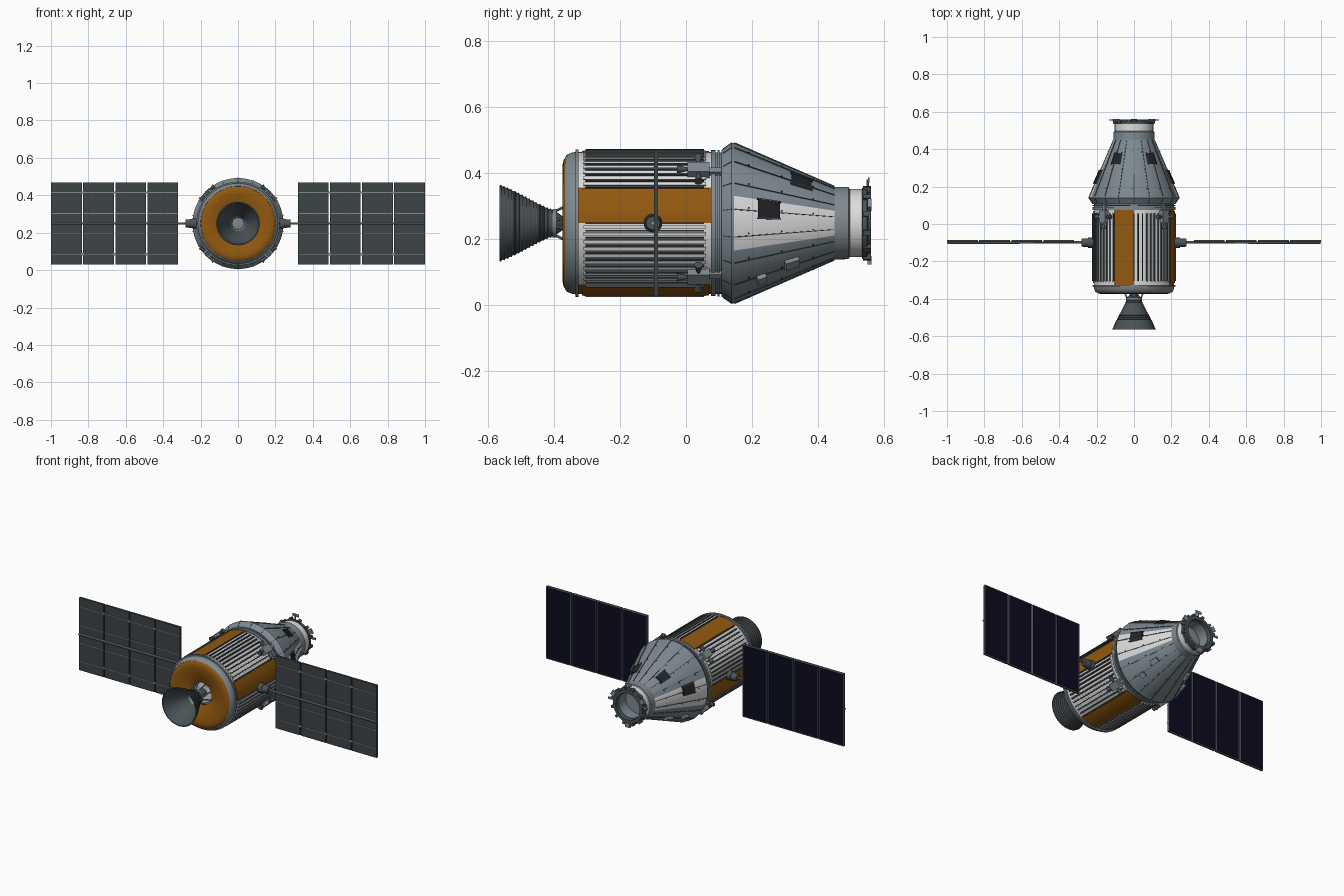
import bpy, bmesh, math
from mathutils import Vector, Matrix

if "Cube" in bpy.data.objects:
    bpy.data.objects.remove(bpy.data.objects["Cube"])

C = 0.249  # height of the hull axis, which runs along y


def mat(name, r, g, b):
    m = bpy.data.materials.new(name)
    m.diffuse_color = (r, g, b, 1)
    m.use_nodes = True
    m.node_tree.nodes["Principled BSDF"].inputs["Base Color"].default_value = m.diffuse_color
    return m


GREY = mat("blue_grey", 0.21, 0.255, 0.285)
WHITE = mat("white", 0.72, 0.72, 0.72)
ORANGE = mat("orange_foil", 0.29, 0.10, 0.005)
DARK = mat("dark_grey", 0.07, 0.085, 0.095)
BACK = mat("panel_back", 0.047, 0.057, 0.064)
NAVY = mat("solar_navy", 0.004, 0.003, 0.014)
BLACK = mat("window_black", 0.015, 0.017, 0.02)


def pol(r, deg, y):
    a = math.radians(deg)
    return Vector((r * math.cos(a), y, C + r * math.sin(a)))


def frame(deg):
    """Rotation whose local x is radial, y is the hull axis, z is tangential."""
    a = math.radians(deg)
    return Matrix(((math.cos(a), 0, -math.sin(a)), (0, 1, 0), (math.sin(a), 0, math.cos(a))))


class Part:
    def __init__(self, name, *mats):
        self.name, self.mats, self.bm = name, mats, bmesh.new()

    def box(self, c, size, rot=None):
        m = Matrix.Translation(c) @ (rot or Matrix.Identity(3)).to_4x4() @ Matrix.Diagonal((*size, 1))
        bmesh.ops.create_cube(self.bm, size=1, matrix=m)

    def rod(self, p, q, r1, r2=None, n=12):
        p, q = Vector(p), Vector(q)
        d = q - p
        m = Matrix.Translation((p + q) / 2) @ d.to_track_quat('Z', 'Y').to_matrix().to_4x4()
        bmesh.ops.create_cone(self.bm, cap_ends=True, segments=n, radius1=r1,
                              radius2=r1 if r2 is None else r2, depth=d.length, matrix=m)

    def lathe(self, prof, n=72, rule=None):
        """Revolve (y, r) points; rule(i, degrees) gives the colour slot."""
        rings = []
        for y, r in prof:
            if r < 1e-6:
                rings.append([self.bm.verts.new((0, y, C))] * n)
            else:
                rings.append([self.bm.verts.new(pol(r, 360 * k / n, y)) for k in range(n)])
        for i, (a, b) in enumerate(zip(rings, rings[1:])):
            for k in range(n):
                j = (k + 1) % n
                f = self.bm.faces.new(list(dict.fromkeys((a[k], a[j], b[j], b[k]))))
                if rule:
                    f.material_index = rule(i, 360 * (k + 0.5) / n)

    def patch(self, y0, y1, t0, t1, rad, lo, hi, n=1):
        """Curved plate lying on the surface rad(y)."""
        for k in range(n):
            ta, tb = t0 + (t1 - t0) * k / n, t0 + (t1 - t0) * (k + 1) / n
            v = [self.bm.verts.new(pol(rad(y) + h, t, y))
                 for h in (lo, hi) for y, t in ((y0, ta), (y1, ta), (y1, tb), (y0, tb))]
            for q in ((0, 1, 2, 3), (4, 5, 6, 7), (0, 1, 5, 4), (1, 2, 6, 5), (2, 3, 7, 6), (3, 0, 4, 7)):
                self.bm.faces.new([v[i] for i in q])

    def done(self):
        bmesh.ops.recalc_face_normals(self.bm, faces=self.bm.faces)
        me = bpy.data.meshes.new(self.name)
        self.bm.to_mesh(me)
        self.bm.free()
        for m in self.mats:
            me.materials.append(m)
        ob = bpy.data.objects.new(self.name, me)
        bpy.context.collection.objects.link(ob)
        bpy.context.view_layer.objects.active = ob
        ob.select_set(True)
        bpy.ops.object.shade_smooth_by_angle(angle=math.radians(32))
        ob.select_set(False)


def body_r(y):
    return 0.215


def cone_r(y):
    return 0.243 - 0.135 * (y - 0.145) / 0.31


# service module: white barrel with four foil quarters
p = Part("service_barrel", WHITE, ORANGE)
p.lathe([(-0.33, 0), (-0.33, 0.215), (0.085, 0.215), (0.085, 0)],
        rule=lambda i, t: int(i == 1 and t % 90 < 30))
p.done()

p = Part("radiator_ribs", DARK)
w = Part("radiator_tubes", WHITE)
f = Part("foil_blankets", ORANGE)
for q in range(4):
    for k in range(11):
        t = q * 90 + 30 + 6 * k
        p.patch(-0.305, 0.055, t - 0.65, t + 0.65, body_r, -0.002, 0.009)
        if k < 10:
            w.patch(-0.31, 0.06, t + 1.7, t + 4.3, body_r, -0.002, 0.005)
    f.patch(-0.315, 0.07, q * 90 + 1.5, q * 90 + 28.5, body_r, -0.002, 0.004, 6)
for x in (p, w, f):
    x.done()

# rear shroud, band hoops and dished foil bulkhead
p = Part("rear_shroud", GREY)
p.lathe([(-0.325, 0.2), (-0.325, 0.217), (-0.345, 0.214), (-0.360, 0.208), (-0.366, 0.2), (-0.35, 0.19)])
p.lathe([(-0.335, 0.21), (-0.335, 0.223), (-0.325, 0.223), (-0.325, 0.21)])
p.lathe([(0.075, 0.21), (0.075, 0.221), (0.09, 0.221), (0.09, 0.214), (0.115, 0.214), (0.115, 0.2)])
p.lathe([(0.095, 0.21), (0.095, 0.222), (0.101, 0.222), (0.101, 0.21)])
p.done()
p = Part("rear_bulkhead", ORANGE, GREY)
p.lathe([(-0.345, 0.2), (-0.362, 0.203), (-0.371, 0.192), (-0.374, 0.175), (-0.372, 0.15), (-0.364, 0.115),
         (-0.352, 0.08), (-0.345, 0.065), (-0.33, 0.06), (-0.33, 0)], rule=lambda i, t: int(i > 6))
p.done()

# main engine bell with hoops, throat plate and gimbal struts
bell = [(-0.395, 0.036), (-0.42, 0.045), (-0.45, 0.059), (-0.48, 0.075), (-0.51, 0.091), (-0.54, 0.105), (-0.565, 0.115)]
p = Part("engine_bell", DARK, GREY)
p.lathe([(-0.33, 0.022), (-0.375, 0.022), *bell, (-0.565, 0.111)]
        + [(y, r - 0.005) for y, r in reversed(bell)] + [(-0.40, 0)], 48,
        rule=lambda i, t: int(i > 14))
p.done()
p = Part("bell_hoops", DARK)
for k in range(15):
    y = -0.41 - k * 0.0108
    j = next(i for i in range(6) if bell[i + 1][0] <= y)
    (ya, ra), (yb, rb) = bell[j], bell[j + 1]
    r = ra + (rb - ra) * (y - ya) / (yb - ya)
    p.lathe([(y + 0.003, r - 0.004), (y + 0.002, r + 0.002), (y - 0.002, r + 0.003), (y - 0.003, r - 0.002)], 48)
p.done()
p = Part("engine_struts", GREY)
for k in range(8):
    t = 45 * k + 22.5
    p.rod(pol(0.066, t, -0.345), pol(0.034, t + (12 if k % 2 else -12), -0.402), 0.004, n=8)
p.lathe([(-0.392, 0.03), (-0.392, 0.043), (-0.404, 0.043), (-0.404, 0.034)], 32)
p.done()

# crew capsule: flared skirt, cone with white side panels, hollow neck
p = Part("crew_cone", GREY, WHITE)
p.lathe([(0.108, 0), (0.108, 0.222), (0.138, 0.243), (0.145, 0.243), (0.455, 0.108), (0.455, 0)],
        rule=lambda i, t: int(i == 3 and min(t % 180, 180 - t % 180) < 20))
p.done()
p = Part("cone_seams", DARK)
r = Part("cone_rivets", BLACK)
for k in range(18):
    t = 10 + 20 * k
    p.patch(0.147, 0.45, t - 0.4, t + 0.4, cone_r, -0.003, 0.003)
    p.patch(0.112, 0.14, t - 0.4, t + 0.4, lambda y: 0.2245 + (y - 0.112) * 0.7, -0.003, 0.002)
    for y in (0.19, 0.29, 0.385):
        r.rod(pol(cone_r(y) - 0.002, t + 2, y), pol(cone_r(y) + 0.003, t + 2, y), 0.0025, n=6)
p.done()
r.done()
p = Part("docking_neck", GREY, WHITE)
p.lathe([(0.45, 0.1), (0.45, 0.110), (0.492, 0.109), (0.496, 0.103), (0.538, 0.103), (0.538, 0.075),
         (0.47, 0.075), (0.47, 0)], 64, rule=lambda i, t: int(i == 3))
p.done()

# windows and hatches on the cone
p = Part("cone_windows", BLACK)
g = Part("window_frames", DARK)
for side in (0, 1):
    for y0, y1, t, h in ((0.218, 0.285, 12, 8), (0.32, 0.38, 54, 9)):
        a = 180 - t if side else t
        p.patch(y0, y1, a - h, a + h, cone_r, -0.002, 0.006, 4)
        for e in (-h, h):
            g.patch(y0 - 0.003, y1 + 0.003, a + e - 0.6, a + e + 0.6, cone_r, -0.002, 0.008)
p.done()
g.done()
p = Part("cone_sensor_boxes", GREY)
slope = Matrix.Rotation(math.atan(0.135 / 0.31), 3, 'Z')
for t in (-48, 228):
    for y, s, dt in ((0.32, 0.045, 3), (0.228, 0.028, -5)):
        p.box(pol(cone_r(y) + 0.004, t + dt, y), (0.022, s, 0.03), frame(t + dt) @ slope)
p.done()

# docking ring with latches, guide petals and target
p = Part("docking_ring", DARK)
p.lathe([(0.53, 0.078), (0.534, 0.108), (0.548, 0.108), (0.551, 0.1), (0.56, 0.098), (0.56, 0.08), (0.53, 0.078)], 64)
for k in range(12):
    p.box(pol(0.106, 30 * k + 15, 0.548), (0.018, 0.024, 0.016), frame(30 * k + 15))
p.done()
p = Part("docking_fittings", GREY)
for t in (30, 150, 270):
    p.box(pol(0.112, t, 0.556), (0.026, 0.012, 0.03), frame(t))
for x in (-1, 1):
    p.box((x * 0.118, 0.556, C + 0.02), (0.03, 0.006, 0.012))
p.rod((0, 0.55, C + 0.1), (0, 0.55, C + 0.132), 0.004, n=8)
p.box((0, 0.553, C + 0.131), (0.04, 0.005, 0.016))
p.done()

# four attitude thruster pods
p = Part("thruster_pods", GREY)
n = Part("thruster_nozzles", DARK)
for t in (45, 135, 225, 315):
    m = frame(t)
    c = pol(0.228, t, 0.038)
    p.box(c, (0.028, 0.066, 0.042), m)
    p.box(pol(0.222, t, 0.088), (0.014, 0.04, 0.02), m)
    for d, reach in (((0, -1, 0), 0.033), ((0, 0, 1), 0.021), ((0, 0, -1), 0.021)):
        d = m @ Vector(d)
        s = c + d * reach + m @ Vector((0.004, 0, 0))
        n.rod(s, s + d * 0.032, 0.005, 0.013, 14)
p.done()
n.done()

# solar wings: hub, boom, four hinged panels each side
hub = Part("wing_hubs", DARK)
boom = Part("wing_booms", GREY)
fr = Part("panel_frames", BACK)
cells = Part("solar_cells", NAVY)
trim = Part("panel_trim", GREY)
Y = -0.092
for s in (-1, 1):
    hub.rod((s * 0.2, -0.1, C), (s * 0.245, -0.1, C), 0.029, 0.027, 20)
    hub.rod((s * 0.245, -0.1, C), (s * 0.28, -0.1, C), 0.024, 0.021, 20)
    boom.rod((s * 0.27, -0.098, C), (s * 0.998, -0.101, C), 0.0065, n=10)
    for k in range(4):
        x = s * (0.403 + 0.1712 * k)
        fr.box((x, Y, C), (0.164, 0.011, 0.44))
        cells.box((x, Y + 0.006, C), (0.154, 0.003, 0.428))
        for e in (-1, 1):  # light edge rails around the cells
            trim.box((x + e * 0.0805, Y + 0.005, C), (0.003, 0.005, 0.44))
            trim.box((x, Y + 0.005, C + e * 0.2185), (0.164, 0.005, 0.003))
        for z in (0.085, 0.195, 0.303, 0.415):
            trim.box((x, Y - 0.006, z), (0.164, 0.003, 0.004))
        if k < 3:
            for z in (0.085, 0.415):
                trim.box((x + s * 0.0856, Y - 0.004, z), (0.016, 0.006, 0.012))
for o in (hub, boom, fr, cells, trim):
    o.done()
